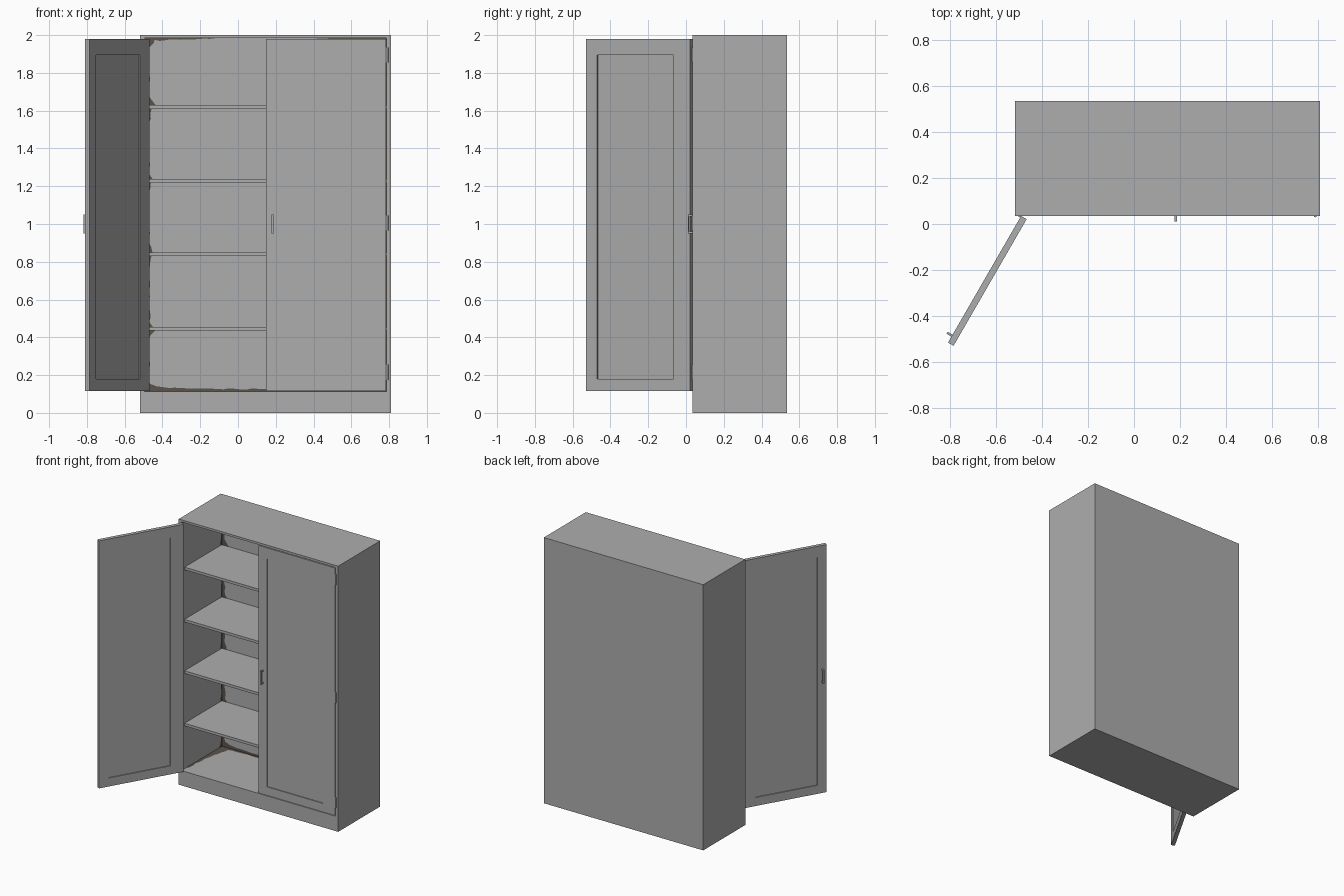
import bpy, bmesh, math, random
from mathutils import Vector, Matrix

if "Cube" in bpy.data.objects:
    bpy.data.objects.remove(bpy.data.objects["Cube"])

random.seed(4)


def material(name, rgb):
    m = bpy.data.materials.new(name)
    m.diffuse_color = (*rgb, 1)
    m.use_nodes = True
    m.node_tree.nodes["Principled BSDF"].inputs["Base Color"].default_value = m.diffuse_color
    return m


GREY = material("grey_metal", (0.42, 0.42, 0.42))
GRIME = material("brown_grime", (0.105, 0.088, 0.072))

MID = 0.146                      # x of the cabinet's middle
FRONT, BACK = 0.035, 0.535
IN_W = 0.641                     # half width of the opening
IN_Z0, IN_Z1, IN_BACK = 0.112, 1.984, 0.515


def add(name, bm, mat, matrix=None):
    me = bpy.data.meshes.new(name)
    bm.to_mesh(me)
    bm.free()
    me.materials.append(mat)
    ob = bpy.data.objects.new(name, me)
    bpy.context.collection.objects.link(ob)
    if matrix:
        ob.matrix_world = matrix
    return ob


def box_bm(lo, hi):
    bm = bmesh.new()
    bmesh.ops.create_cube(bm, size=1)
    for v in bm.verts:
        v.co = Vector([lo[i] if v.co[i] < 0 else hi[i] for i in range(3)])
    return bm


def recess(bm, side, x0, x1, z0, z1, depth):
    """Sink a rectangle into the outermost face looking along y * side."""
    bm.normal_update()
    f = max(bm.faces, key=lambda f: f.normal.y * side + f.calc_center_median().y * side)
    c = f.calc_center_median()
    bmesh.ops.inset_individual(bm, faces=[f], thickness=0.02)
    for v in f.verts:
        v.co.x = x0 if v.co.x < c.x else x1
        v.co.z = z0 if v.co.z < c.z else z1
    f = bmesh.ops.extrude_discrete_faces(bm, faces=[f])["faces"][0]
    for v in f.verts:
        v.co.y -= side * depth


# Cabinet body with its hollow interior
bm = box_bm((MID - 0.664, FRONT, 0), (MID + 0.664, BACK, 2))
recess(bm, -1, MID - IN_W, MID + IN_W, IN_Z0, IN_Z1, IN_BACK - FRONT)
add("cabinet_body", bm, GREY)

# Shelves
SHELVES = [0.455, 0.85, 1.237, 1.63]
for i, z in enumerate(SHELVES):
    add(f"shelf_{i + 1}", box_bm((MID - IN_W, 0.07, z - 0.02),
                                 (MID + IN_W, IN_BACK, z)), GREY)


# Doors: local x runs from the hinge, outer face at y = 0
def door(label, s, angle):
    place = Matrix.Translation((MID - s * 0.638, FRONT, 0)) @ Matrix.Rotation(angle, 4, 'Z')
    w, t = 0.637, 0.028
    bm = box_bm((min(0, s * w), 0, 0.116), (max(0, s * w), t, 1.979))
    x0, x1 = sorted((s * 0.1, s * 0.567))
    for side in (-1, 1):
        recess(bm, side, x0, x1, 0.18, 1.895, 0.007)
    add(f"{label}_door", bm, GREY, place)

    # bar handle on two posts
    x = s * 0.602
    parts = [((-0.005, -0.025, 0.95), (0.005, -0.018, 1.05)),
             ((-0.005, -0.018, 0.95), (0.005, 0, 0.96)),
             ((-0.005, -0.018, 1.04), (0.005, 0, 1.05))]
    bm = bmesh.new()
    for lo, hi in parts:
        part = box_bm((x + lo[0], *lo[1:]), (x + hi[0], *hi[1:]))
        me = bpy.data.meshes.new("tmp")
        part.to_mesh(me)
        part.free()
        bm.from_mesh(me)
        bpy.data.meshes.remove(me)
    add(f"{label}_handle", bm, GREY, place)

    # hinge barrels
    for i, z in enumerate((0.215, 1.005, 1.895)):
        bm = bmesh.new()
        bmesh.ops.create_cone(bm, cap_ends=True, segments=12, radius1=0.006,
                              radius2=0.006, depth=0.08)
        add(f"{label}_hinge_{i + 1}", bm, GREY,
            Matrix.Translation((MID - s * 0.644, FRONT, z)))


door("left", 1, math.radians(-120))
door("right", -1, 0)


# Grime: ragged strips lying on the inner walls
def strip(bm, origin, u, v, normal, length, height, n=14):
    o, u, v, normal = map(Vector, (origin, u, v, normal))
    prev = None
    for i in range(n + 1):
        h = height(i / n) * random.uniform(0.7, 1.3)
        p = o + u * (length * i / n)
        pair = (bm.verts.new(p), bm.verts.new(p + v * h))
        if prev:
            f = bm.faces.new((prev[0], pair[0], pair[1], prev[1]))
            f.normal_update()
            if f.normal.dot(normal) < 0:
                f.normal_flip()
        prev = pair


E = 0.0015
floors = [IN_Z0] + SHELVES
ceilings = [z - 0.02 for z in SHELVES] + [IN_Z1]
bm = bmesh.new()
for s in (1, -1):
    wall = MID - s * (IN_W - E)
    for k, (z0, z1) in enumerate(zip(floors, ceilings)):
        big = 0.045 if k in (0, 4) else 0.022
        ends = lambda t: 0.022 + big * abs(2 * t - 1) ** 6
        # on the back panel and on the side wall beside it
        strip(bm, (wall, IN_BACK - E, z0), (0, 0, 1), (s, 0, 0), (0, -1, 0), z1 - z0, ends)
        strip(bm, (wall, IN_BACK - E, z0), (0, 0, 1), (0, -1, 0), (s, 0, 0), z1 - z0,
              lambda t: 0.4 * ends(t))
    # along the floor beside the side wall
    strip(bm, (wall, IN_BACK, IN_Z0 + E), (0, -1, 0), (s, 0, 0), (0, 0, 1), 0.42,
          lambda t: 0.06 * (1 - t) ** 2 + 0.012)
    # streak under the top on the back panel
    strip(bm, (wall, IN_BACK - E, IN_Z1), (s, 0, 0), (0, 0, -1), (0, -1, 0), 0.37,
          lambda t: 0.012 * (1 - t) + 0.002)
# along the foot of the back panel and the floor in front of it
for v, n in (((0, 0, 1), (0, -1, 0)), ((0, -1, 0), (0, 0, 1))):
    strip(bm, (MID - IN_W, IN_BACK - E, IN_Z0 + E), (1, 0, 0), v, n, 2 * IN_W,
          lambda t: 0.014 + 0.03 * abs(2 * t - 1) ** 10, 40)
add("corner_grime", bm, GRIME)
